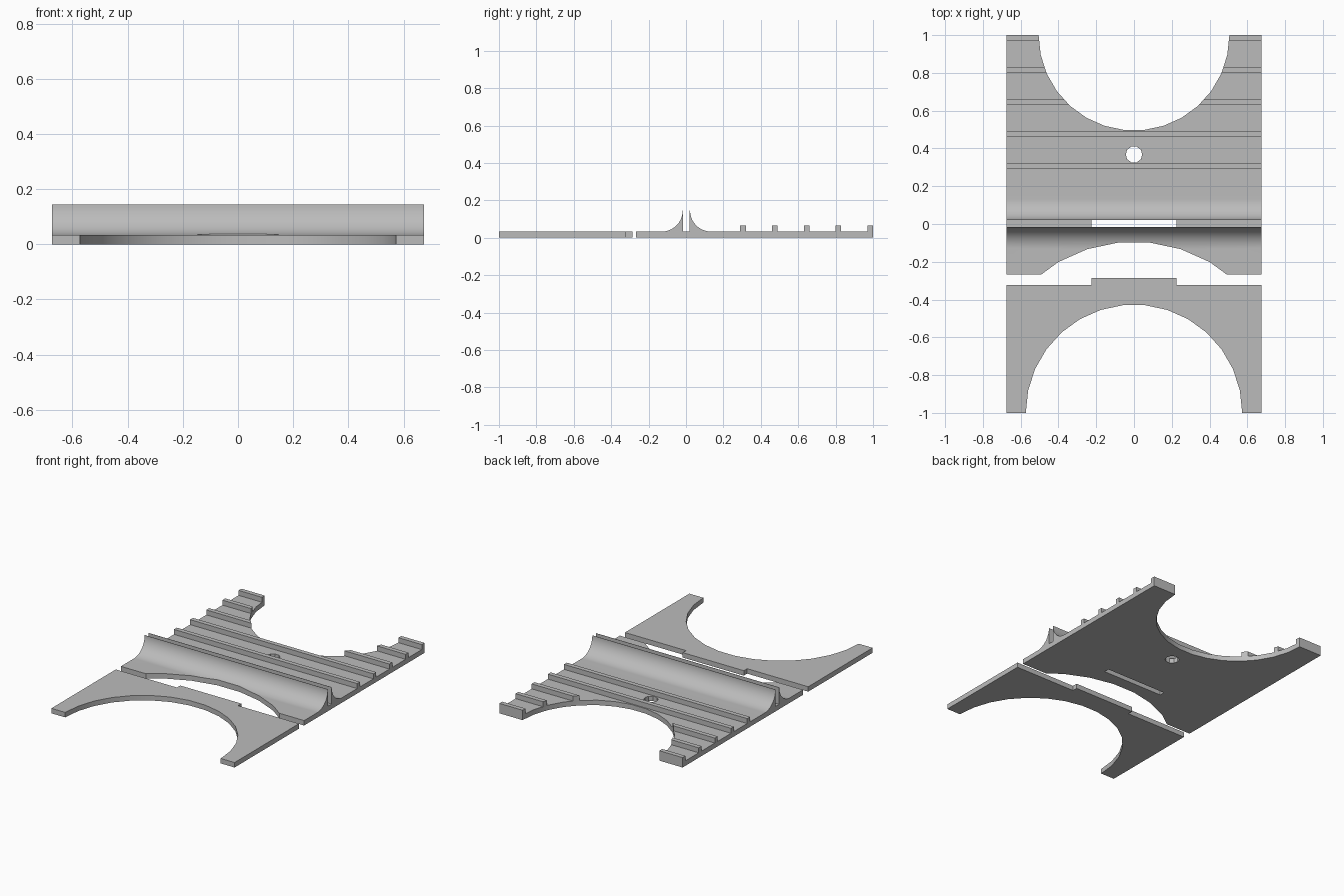
import bpy, bmesh
from math import sin, cos, pi, radians

cube = bpy.data.objects.get("Cube")
if cube:
    bpy.data.objects.remove(cube, do_unlink=True)

HALF = 0.675     # half width of both plates
THICK = 0.033    # plate thickness
RIB_TOP = 0.066
CREST = 0.145    # top of the curved flanges

grey = bpy.data.materials.new("plain grey")
grey.use_nodes = True
colour = (0.5, 0.5, 0.5, 1)
grey.diffuse_color = colour
grey.node_tree.nodes["Principled BSDF"].inputs["Base Color"].default_value = colour


def prism(name, outline, offset):
    """Extrude a closed outline of 3D points along an offset."""
    bm = bmesh.new()
    face = bm.faces.new([bm.verts.new(p) for p in outline])
    grown = bmesh.ops.extrude_face_region(bm, geom=[face])["geom"]
    bmesh.ops.translate(bm, vec=offset,
                        verts=[v for v in grown if isinstance(v, bmesh.types.BMVert)])
    bmesh.ops.recalc_face_normals(bm, faces=bm.faces)
    mesh = bpy.data.meshes.new(name)
    bm.to_mesh(mesh)
    bm.free()
    mesh.materials.append(grey)
    obj = bpy.data.objects.new(name, mesh)
    bpy.context.collection.objects.link(obj)
    return obj


def flat(name, points, low, high):
    return prism(name, [(x, y, low) for x, y in points], (0, 0, high - low))


def cylinder(y, radius, sides=30):
    turn = 2 * pi / sides
    return flat("round_cutter", [(radius * cos(i * turn), y + radius * sin(i * turn))
                                 for i in range(sides)], -0.1, 0.3)


def cut(obj, cutter):
    cutter.hide_render = True
    mod = obj.modifiers.new("cut", "BOOLEAN")
    mod.operation = "DIFFERENCE"
    mod.solver = "EXACT"
    mod.object = cutter
    bpy.ops.object.select_all(action="DESELECT")
    bpy.context.view_layer.objects.active = obj
    obj.select_set(True)
    bpy.ops.object.modifier_apply(modifier=mod.name)
    bpy.data.objects.remove(cutter, do_unlink=True)


def finish(obj):
    bpy.ops.object.select_all(action="DESELECT")
    bpy.context.view_layer.objects.active = obj
    obj.select_set(True)
    bpy.ops.object.shade_smooth_by_angle(angle=radians(25))


# Ribbed plate: one side profile with two curved flanges and five ribs
FRONT, SLIT_A, SLIT_B = -0.268, -0.016, 0.02
SWEEP, STEPS = 0.112, 20


def flange(centre, side):
    """Concave quarter arc, from the plate up to the crest."""
    return [(centre + side * SWEEP * sin(a), CREST - SWEEP * cos(a))
            for a in (i * pi / 2 / STEPS for i in range(STEPS + 1))]


profile = [(FRONT, 0), (FRONT, THICK)]
profile += flange(SLIT_A - 0.002 - SWEEP, 1)
profile += [(SLIT_A, CREST), (SLIT_A, THICK), (SLIT_B, THICK), (SLIT_B, CREST)]
profile += flange(SLIT_B + 0.002 + SWEEP, -1)[::-1]
for i in range(5):
    y = 0.29 + 0.17 * i
    profile += [(y, THICK), (y, RIB_TOP), (y + 0.03, RIB_TOP)]
    if i < 4:
        profile.append((y + 0.03, THICK))
profile.append((1, 0))
ribbed_plate = prism("ribbed_plate", [(-HALF, y, z) for y, z in profile], (2 * HALF, 0, 0))

# Round bays at both ends, a small hole and the slot for the tab
cut(ribbed_plate, cylinder(1.0, 0.505))
cut(ribbed_plate, cylinder(-0.894, 0.8))
cut(ribbed_plate, cylinder(0.368, 0.044, 10))
TAB = 0.225
cut(ribbed_plate, flat("slot_cutter", [(-TAB, SLIT_A), (TAB, SLIT_A),
                                       (TAB, SLIT_B), (-TAB, SLIT_B)], -0.1, 0.1))
finish(ribbed_plate)

# Tabbed plate with its arch
BACK, TAB_END = -0.322, -0.287
tabbed_plate = flat("tabbed_plate", [
    (-HALF, -1), (HALF, -1), (HALF, BACK), (TAB, BACK),
    (TAB, TAB_END), (-TAB, TAB_END), (-TAB, BACK), (-HALF, BACK)], 0, THICK)
cut(tabbed_plate, cylinder(-1.0, 0.573))
finish(tabbed_plate)
